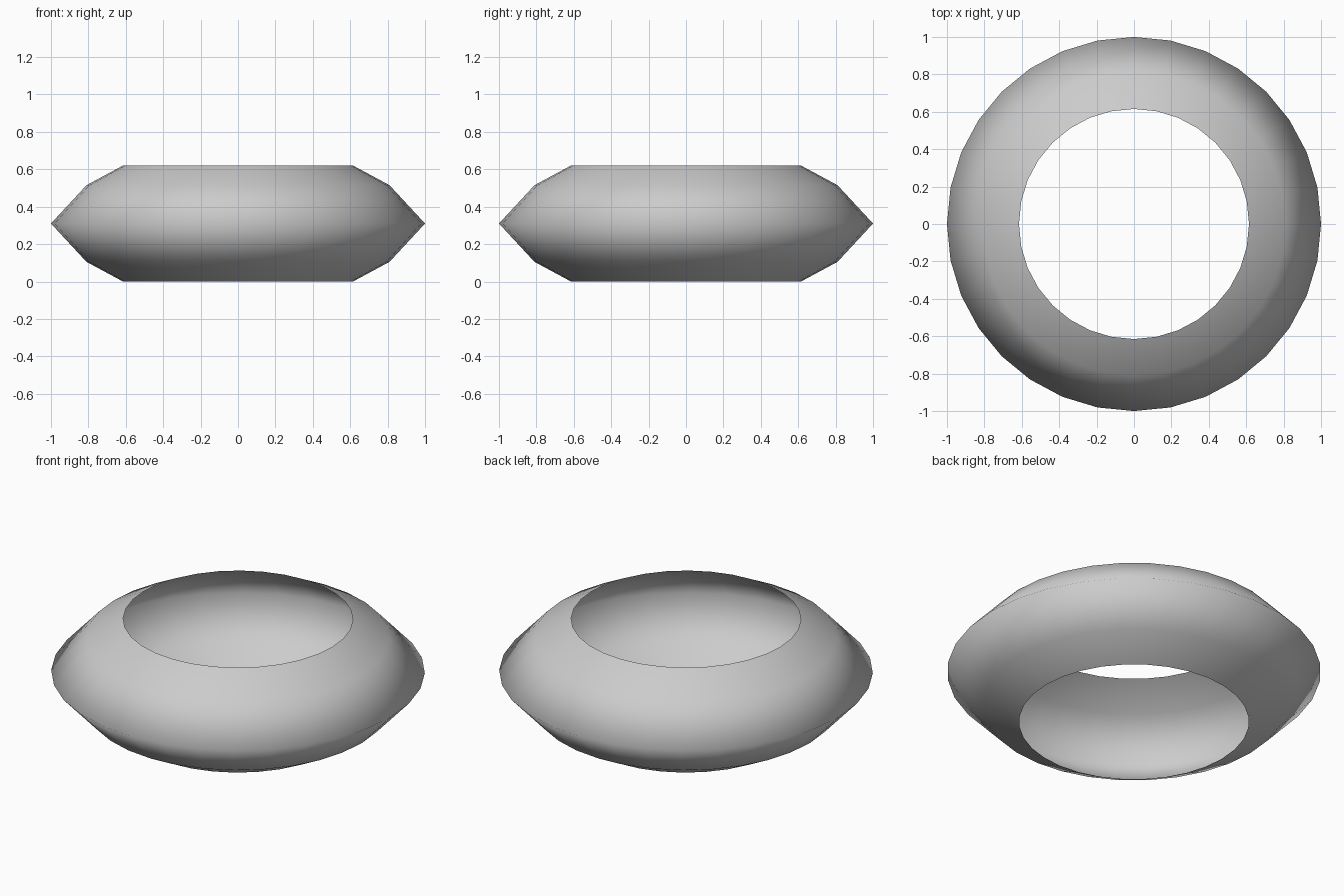
import bpy, bmesh
from math import sin, cos, tau

if "Cube" in bpy.data.objects:
    bpy.data.objects.remove(bpy.data.objects["Cube"])

SEGMENTS = 32
# Half section of the open shell: (radius, height)
PROFILE = [(0.615, 0.0), (0.81, 0.105), (1.0, 0.31), (0.81, 0.515), (0.615, 0.62)]

# Open ring shell, hollow inside, turned around z
bm = bmesh.new()
rings = [[bm.verts.new((r * cos(tau * i / SEGMENTS), r * sin(tau * i / SEGMENTS), z))
          for i in range(SEGMENTS)] for r, z in PROFILE]
for low, high in zip(rings, rings[1:]):
    for i in range(SEGMENTS):
        j = (i + 1) % SEGMENTS
        face = bm.faces.new((low[i], low[j], high[j], high[i]))
        face.smooth = True

mesh = bpy.data.meshes.new("ring_shell")
bm.to_mesh(mesh)
bm.free()
shell = bpy.data.objects.new("ring_shell", mesh)
bpy.context.collection.objects.link(shell)
